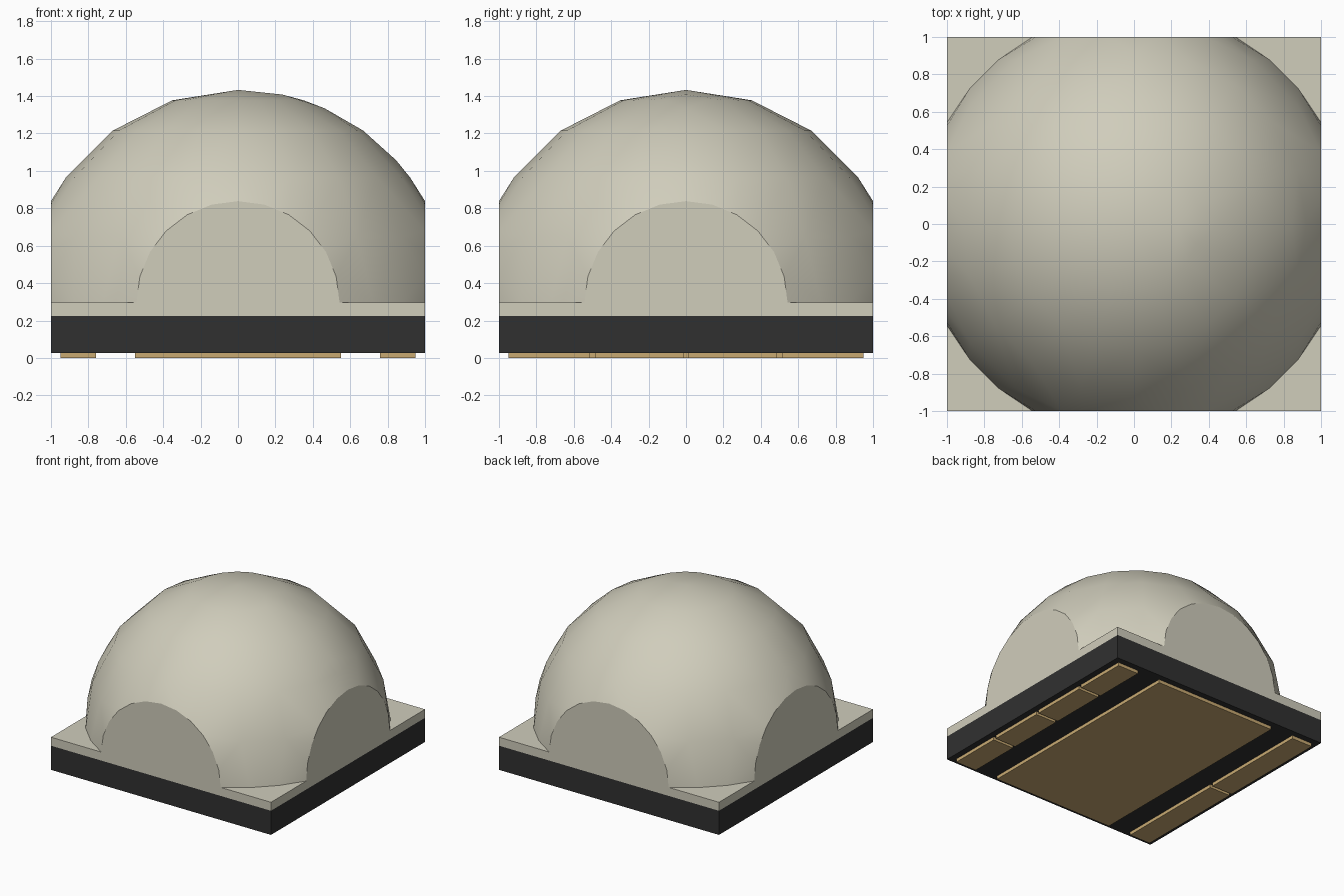
import bpy, bmesh
from math import sin, cos, radians, sqrt
from mathutils import Vector

cube = bpy.data.objects.get("Cube")
if cube:
    bpy.data.objects.remove(cube, do_unlink=True)


def material(name, rgb):
    mat = bpy.data.materials.new(name)
    mat.use_nodes = True
    mat.diffuse_color = (*rgb, 1)
    mat.node_tree.nodes["Principled BSDF"].inputs["Base Color"].default_value = (*rgb, 1)
    return mat


SILICONE = material("warm_grey_silicone", (0.63, 0.61, 0.50))
CERAMIC = material("dark_ceramic", (0.03, 0.03, 0.03))
GOLD = material("gold_contact", (0.58, 0.40, 0.17))


def add_object(name, bm, mat):
    mesh = bpy.data.meshes.new(name)
    bm.to_mesh(mesh)
    bm.free()
    mesh.materials.append(mat)
    obj = bpy.data.objects.new(name, mesh)
    bpy.context.collection.objects.link(obj)
    return obj


def box(name, low, high, mat):
    low, high = Vector(low), Vector(high)
    bm = bmesh.new()
    bmesh.ops.create_cube(bm, size=1)
    bmesh.ops.scale(bm, vec=high - low, verts=bm.verts)
    bmesh.ops.translate(bm, vec=(low + high) / 2, verts=bm.verts)
    return add_object(name, bm, mat)


# Substrate and the thin cover layer on it
BODY_Z, COVER_Z, DOME_Z = 0.027, 0.225, 0.295
box("substrate", (-1, -1, BODY_Z), (1, 1, COVER_Z), CERAMIC)
box("cover_layer", (-1, -1, COVER_Z), (1, 1, DOME_Z), SILICONE)

# Contact pads: one large, a row of four on the left, a row of two on the right
EDGE, GAP = 0.95, 0.025
box("thermal_pad", (-0.55, -EDGE, 0), (0.55, EDGE, BODY_Z), GOLD)


def pad_row(name, x0, x1, breaks):
    ends = [-EDGE - GAP / 2, *breaks, EDGE + GAP / 2]
    for i, (a, b) in enumerate(zip(ends, ends[1:])):
        box(f"{name}_{i + 1}", (x0, a + GAP / 2, 0), (x1, b - GAP / 2, BODY_Z), GOLD)


pad_row("left_pad", 0.76, EDGE, (-0.5, 0, 0.5))
pad_row("right_pad", -EDGE, -0.76, (0,))

# Lens dome: faceted hemisphere trimmed flush with the four sides
RADIUS = 1.138
ARC = sqrt(RADIUS ** 2 - 1)


def on_sphere(polar, azimuth):
    p, a = radians(polar), radians(azimuth)
    return Vector((RADIUS * sin(p) * cos(a), RADIUS * sin(p) * sin(a), RADIUS * cos(p)))


points = [on_sphere(0, 0)]
points += [on_sphere(p, a) for p in (18, 36, 54, 72) for a in range(0, 360, 18)]
points += [on_sphere(p, 0) for p in (12, 24, 48)]
points += [on_sphere(90, q + d) for q in range(0, 360, 90) for d in (39.4, 50.6)]
points = [p for p in points if max(abs(p.x), abs(p.y)) < 0.98]
for step in range(0, 181, 15):
    t = radians(step)
    u, z = ARC * cos(t), ARC * sin(t)
    points += [Vector(c) for c in ((u, 1, z), (u, -1, z), (1, u, z), (-1, u, z))]

bm = bmesh.new()
for p in points:
    bm.verts.new(p + Vector((0, 0, DOME_Z)))
bmesh.ops.convex_hull(bm, input=bm.verts[:])
bmesh.ops.recalc_face_normals(bm, faces=bm.faces[:])
bm.normal_update()


def is_trim(face):
    return max(abs(c) for c in face.normal) > 0.999 and not face.normal.z > 0.5


# Open the underside, then keep the trimmed sides crisp against the smooth dome
underside = [f for f in bm.faces if f.normal.z < -0.99]
bmesh.ops.delete(bm, geom=underside, context='FACES')
for face in bm.faces:
    face.smooth = True
for edge in bm.edges:
    if len({is_trim(f) for f in edge.link_faces}) > 1:
        edge.smooth = False
add_object("lens_dome", bm, SILICONE)
